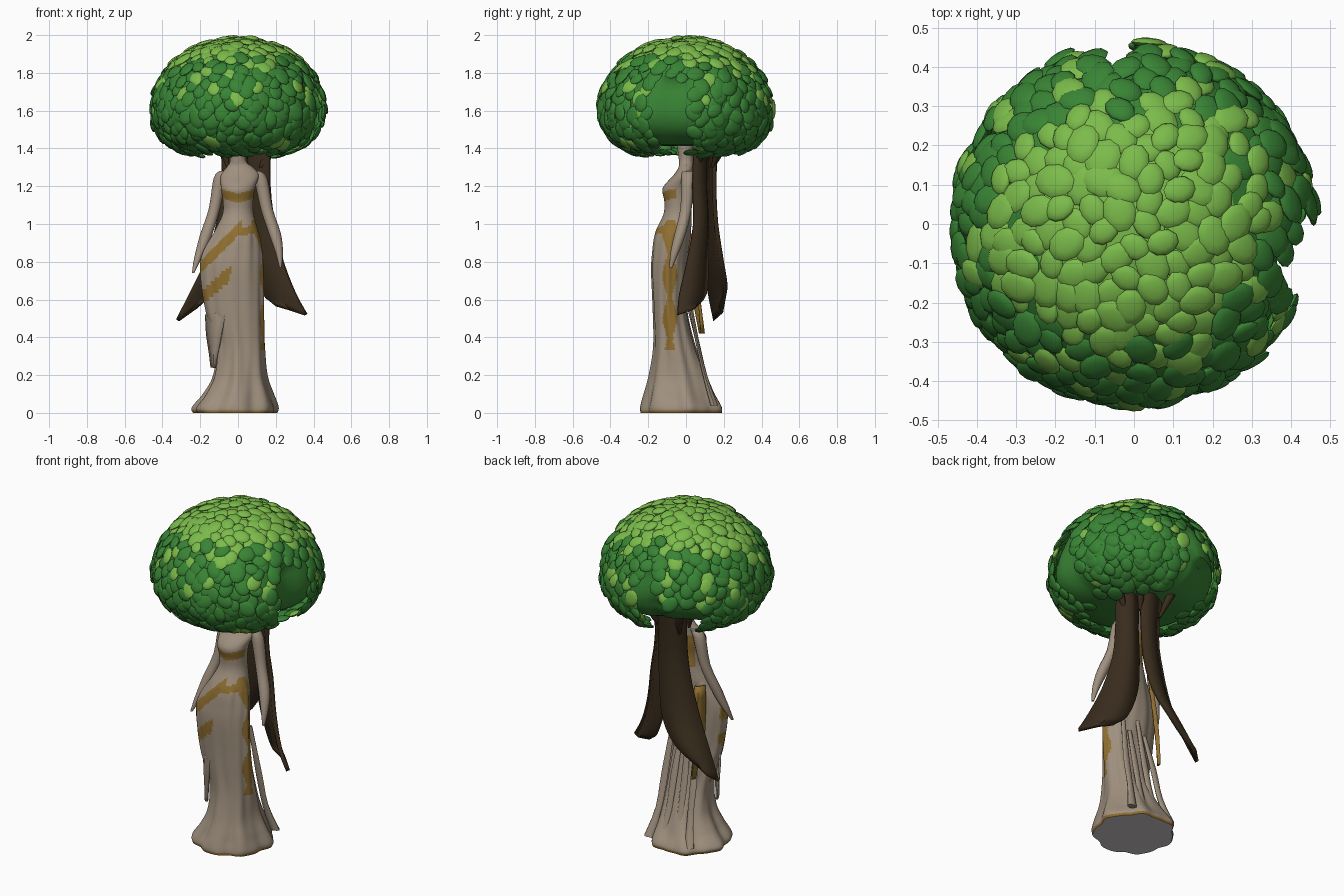
import bpy, bmesh, math, random
from mathutils import Vector, Matrix

random.seed(4)
cube = bpy.data.objects.get("Cube")
if cube:
    bpy.data.objects.remove(cube, do_unlink=True)


def material(name, *rgb):
    m = bpy.data.materials.new(name)
    m.use_nodes = True
    m.diffuse_color = (*rgb, 1)
    m.node_tree.nodes["Principled BSDF"].inputs["Base Color"].default_value = (*rgb, 1)
    return m


TAN = material("pale bark", .35, .28, .21)
GOLD = material("old gold", .28, .16, .03)
BROWN = material("dark bark", .04, .025, .012)
LIGHT = material("light leaf", .2, .5, .07)
DARK = material("dark leaf", .04, .23, .035)
GREY = material("grey underside", .6, .57, .57)


def finish(bm, name, mats, angle=50):
    bmesh.ops.recalc_face_normals(bm, faces=bm.faces)
    mesh = bpy.data.meshes.new(name)
    bm.to_mesh(mesh)
    bm.free()
    ob = bpy.data.objects.new(name, mesh)
    bpy.context.collection.objects.link(ob)
    for m in mats:
        mesh.materials.append(m)
    bpy.ops.object.select_all(action='DESELECT')
    ob.select_set(True)
    bpy.context.view_layer.objects.active = ob
    bpy.ops.object.shade_smooth_by_angle(angle=math.radians(angle))
    return ob


def spline(rows, steps):
    """Smooth curve through rows of any length."""
    p = [Vector(r) for r in rows]
    p = [p[0]] + p + [p[-1]]
    out = []
    for a, b, c, d in zip(p, p[1:], p[2:], p[3:]):
        for i in range(steps):
            t = i / steps
            out.append(b + (c - a) * (t / 2) + (a * 2 - b * 5 + c * 4 - d) * (t * t / 2)
                       + (b * 3 - a - c * 3 + d) * (t ** 3 / 2))
    return out + [p[-1]]


def loft(name, rows, mats, seg=12, steps=3, shape=None, rule=None):
    """Skin over horizontal ellipses given as (z, centre x, centre y, radius x, radius y)."""
    bm = bmesh.new()
    rings = []
    for z, cx, cy, rx, ry in spline(rows, steps):
        ring = []
        for i in range(seg):
            a = math.tau * i / seg
            k = shape(a, z) if shape else 1
            ring.append(bm.verts.new((cx + rx * k * math.cos(a), cy + ry * k * math.sin(a), z)))
        rings.append(ring)
    for lo, hi in zip(rings, rings[1:]):
        for i in range(seg):
            j = (i + 1) % seg
            bm.faces.new((lo[i], lo[j], hi[j], hi[i]))
    bm.faces.new(rings[0])
    bm.faces.new(rings[-1])
    if rule:
        for f in bm.faces:
            f.material_index = rule(f.calc_center_median(), len(f.verts))
    return finish(bm, name, mats)


def sheet(name, rows, mat, bulge, thick):
    """Hanging panel between two edges, bowed along y."""
    bm = bmesh.new()
    grid = []
    for r in spline([(*a, *b) for a, b in rows], 3):
        a, b = Vector(r[:3]), Vector(r[3:])
        mid = (a + b) / 2 + Vector((0, bulge, 0))
        grid.append([bm.verts.new(p) for p in (a, mid, b)])
    for lo, hi in zip(grid, grid[1:]):
        for i in range(2):
            bm.faces.new((lo[i], lo[i + 1], hi[i + 1], hi[i]))
    ob = finish(bm, name, [mat])
    mod = ob.modifiers.new("thickness", 'SOLIDIFY')
    mod.thickness, mod.offset = thick, 0


# Gown and torso, with folds that deepen toward the hem
def folds(a, z):
    if z > .95:
        return 1
    depth = .02 + .05 * max(0, 1 - z / .5) * min(1, z * 8 + .4)
    return 1 + depth * math.sin(7 * a + 3 * z) + .015 * math.sin(13 * a - 5 * z)


def gown_colour(c, sides):
    x, y, z = c
    if sides > 4:
        return 2
    front = y < -.05
    sash = front and x < .02 and abs(z - .97 - x) < .034
    lower_sash = front and x < -.04 and abs(z - .775 - .87 * x) < .04
    fringe = front and x < -.09 and abs(z - .57 - 1.6 * x) < .03
    belt = front and x > 0 and abs(z - .955 - .2 * x) < .02
    bodice = front and abs(z - 1.135 - .3 * abs(x)) < .025
    back = y > 0 and 1.05 < z < 1.24
    ragged = .028 + .012 * math.sin(28 * z)
    side = x > .07 and .33 < z < 1.02 and abs(y + .085) < ragged
    return int(sash or lower_sash or fringe or belt or bodice or back or side or z < .015)


loft("gown", [
    (0, -.015, -.02, .215, .215), (.03, -.015, -.02, .22, .215), (.1, 0, -.03, .18, .185),
    (.2, .01, -.04, .14, .15), (.35, .01, -.06, .13, .11), (.55, -.02, -.085, .155, .09),
    (.75, -.035, -.09, .165, .095), (.85, -.03, -.085, .155, .095), (.95, -.01, -.07, .12, .095),
    (1.05, 0, -.045, .083, .075), (1.12, 0, -.045, .08, .07), (1.19, 0, -.045, .09, .078),
    (1.26, .01, -.015, .1, .05), (1.3, .01, 0, .07, .04), (1.34, 0, 0, .042, .038),
    (1.46, 0, -.01, .05, .045)], [TAN, GOLD, GREY], 96, 10, folds, gown_colour)

# Arms
loft("right_arm", [(1.28, -.07, .01, .03, .03), (1.24, -.095, .01, .035, .035), (1.08, -.125, 0, .03, .03),
                   (.94, -.17, -.035, .032, .03), (.82, -.212, -.07, .02, .022),
                   (.74, -.238, -.1, .006, .008)], [TAN])
loft("left_arm", [(1.28, .09, .01, .03, .03), (1.24, .12, .01, .036, .035), (1.08, .152, 0, .032, .03),
                  (.95, .195, -.03, .032, .03), (.85, .218, -.06, .02, .022),
                  (.77, .225, -.08, .006, .008)], [TAN])

# Draped cloth panels
sheet("front_drape", [((-.17, -.08, .52), (-.06, -.165, .55)), ((-.165, -.08, .42), (-.08, -.16, .45)),
                      ((-.15, -.08, .32), (-.1, -.14, .34)), ((-.14, -.09, .24), (-.12, -.11, .24))],
      TAN, -.02, .012)
sheet("back_drape", [((-.08, .03, .95), (-.12, -.01, .95)), ((-.09, .06, .7), (-.14, .02, .7)),
                     ((-.1, .08, .42), (-.11, .07, .42))], GOLD, .02, .01)

# Loose strands down the back of the gown
for n, x in enumerate((-.09, -.03, .04, .1)):
    top = .62 + .08 * (n % 2)
    loft(f"back_strand_{n + 1}", [(.04, x * 1.4, .15, .03, .02), (.2, x * 1.1, .1, .02, .012),
                                 (.4, x, .055, .022, .01), (top, x * .8, .0, .012, .01)], [TAN], 8)

# Bark wings hanging from the canopy
sheet("left_wing", [((.04, .08, 1.47), (.17, .05, 1.47)), ((.06, .1, 1.2), (.165, .04, 1.2)),
                    ((.06, .11, 1), (.19, .045, 1)), ((.07, .11, .8), (.235, .01, .8)),
                    ((.13, .1, .63), (.3, -.03, .63)), ((.2, .05, .57), (.36, -.04, .52))],
      BROWN, .03, .022)
sheet("right_wing", [((.08, .15, 1.47), (-.09, .12, 1.47)), ((.07, .15, 1.2), (-.08, .1, 1.2)),
                     ((.06, .16, 1), (-.11, .1, 1)), ((.02, .19, .8), (-.17, .1, .8)),
                     ((-.08, .21, .66), (-.24, .12, .65)), ((-.22, .18, .56), (-.32, .15, .49))],
      BROWN, .025, .022)

# Forked branches under the canopy
for n, (x, y) in enumerate(((-.09, .06), (.2, .08), (.12, .17), (-.1, .18))):
    loft(f"branch_{n + 1}", [(1.3, x * .6, y * .8, .008, .008), (1.38, x * .8, y, .022, .02),
                             (1.47, x * 1.15, y * 1.1, .028, .025)], [BROWN], 8)


# Canopy core, dented at its openings: direction, half width, top height
GAPS = ((-.17, .25, 1.76), (1.68, .14, 1.76), (2.1, .32, 1.6))


def away(a, g):
    return abs((a - g + math.pi) % math.tau - math.pi)


def dent(a, z):
    return 1 - sum(.13 * math.exp(-(away(a, g) / w) ** 2) for g, w, top in GAPS if z < top)


def canopy(c, radius, drop):
    """Radius and height for the cosine of the angle from the crown."""
    s = math.sqrt(1 - c * c)
    return (radius * s, 1.6 + .38 * c) if c > 0 else (radius * s ** .55, 1.6 + drop * c)


core = []
for i in range(25):
    r, z = canopy(-math.cos(math.pi * i / 24) * .999, .425, .195)
    core.append((z * .96 + .064, 0, 0, r, r))
loft("canopy_core", core, [DARK, LIGHT], 48, 1, dent, lambda c, sides: int(c.z > 1.88))

# One leaf blade, copied over the canopy in an overlapping spiral
blade = bmesh.new()
bmesh.ops.create_uvsphere(blade, u_segments=10, v_segments=6, radius=1)
blade.verts.index_update()
points = [v.co.copy() for v in blade.verts]
polygons = [[v.index for v in f.verts] for f in blade.faces]
blade.free()

bm = bmesh.new()
COUNT = 640
for i in range(COUNT):
    c = .999 - 1.95 * (i + .5) / COUNT
    a = (i * math.pi * (3 - math.sqrt(5)) + random.uniform(-.06, .06)) % math.tau
    r, z = canopy(c, .452, .235)
    if any(z < top and away(a, g) < w for g, w, top in GAPS):
        continue
    r2, z2 = canopy(c - .02, .452, .235)
    down = Vector((r2 - r, 0, z2 - z)).normalized()
    out = Vector((-down.z, 0, down.x))
    frame = Matrix((down, out.cross(down), out)).transposed().to_4x4()
    size = random.uniform(.85, 1.2)
    lift = random.uniform(-.004, .012)
    tilt = .1 if z > 1.88 else .25
    place = (Matrix.Rotation(a, 4, 'Z') @ Matrix.Translation(Vector((r, 0, z)) + out * lift) @ frame
             @ Matrix.Rotation(random.uniform(-1.2, 1.2), 4, 'Z')
             @ Matrix.Rotation(-random.uniform(0, tilt), 4, 'Y')
             @ Matrix.Diagonal((.047 * size, .038 * size, .013, 1)))
    chance = .2 if z > 1.6 else .05
    bright = z + random.uniform(-.04, .04) > 1.855 or random.random() < chance
    verts = [bm.verts.new(place @ p) for p in points]
    for poly in polygons:
        bm.faces.new([verts[k] for k in poly]).material_index = int(bright)
finish(bm, "canopy_leaves", [DARK, LIGHT], 70)
